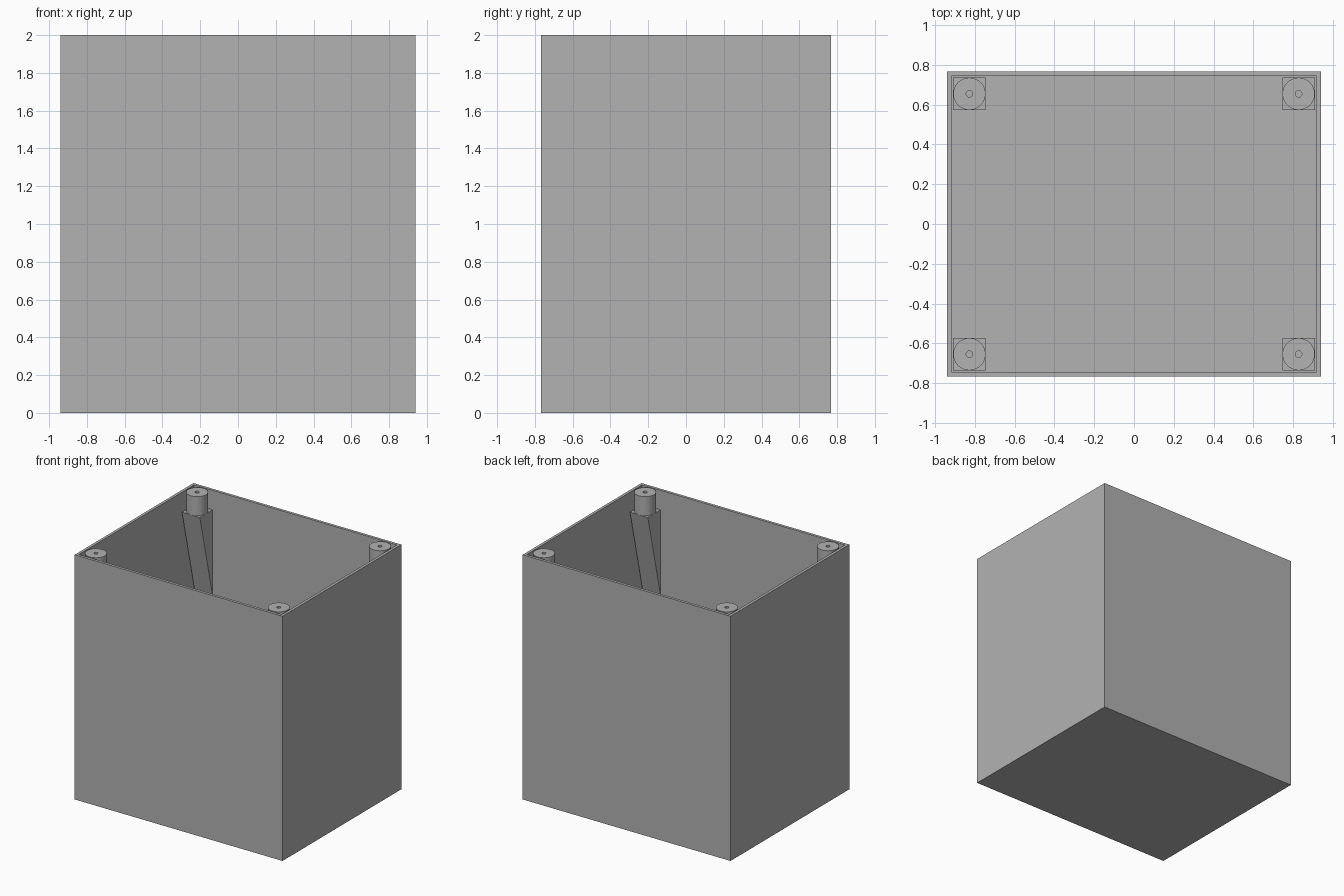
import bpy, bmesh
from math import tau, radians
from mathutils import Vector

if "Cube" in bpy.data.objects:
    bpy.data.objects.remove(bpy.data.objects["Cube"])

# Main dimensions
HX, HY, HEIGHT = 0.94, 0.767, 2.0
WALL = 0.032
IX, IY = HX - WALL, HY - WALL      # inner wall faces
POST_R, HOLE_R = 0.081, 0.016
LEDGE_Z, TAPER_Z = 1.845, 1.15     # top and lowest point of a corner bracket

grey = bpy.data.materials.new("plain grey")
grey.use_nodes = True
grey.diffuse_color = (0.447, 0.447, 0.447, 1)
grey.node_tree.nodes["Principled BSDF"].inputs["Base Color"].default_value = grey.diffuse_color


def make_object(name, bm, mirrored=False):
    bmesh.ops.recalc_face_normals(bm, faces=bm.faces)
    mesh = bpy.data.meshes.new(name)
    bm.to_mesh(mesh)
    bm.free()
    mesh.materials.append(grey)
    obj = bpy.data.objects.new(name, mesh)
    bpy.context.collection.objects.link(obj)
    if mirrored:
        mod = obj.modifiers.new("four_corners", 'MIRROR')
        mod.use_axis = (True, True, False)
        mod.use_mirror_merge = False
    return obj


# Open box: inset the top face, then push it down to the floor
bm = bmesh.new()
bmesh.ops.create_cube(bm, size=1)
for v in bm.verts:
    v.co = Vector((v.co.x * 2 * HX, v.co.y * 2 * HY, (v.co.z + 0.5) * HEIGHT))
top = max(bm.faces, key=lambda f: f.calc_center_median().z)
bmesh.ops.inset_region(bm, faces=[top], thickness=WALL)
cavity = bmesh.ops.extrude_face_region(bm, geom=[top])
floor_verts = [g for g in cavity["geom"] if isinstance(g, bmesh.types.BMVert)]
for v in floor_verts:
    v.co.z = WALL
if top.is_valid:
    bmesh.ops.delete(bm, geom=[top], context='FACES_ONLY')
make_object("open_box", bm)

# Corner brackets: side profile tapering down to the wall, extruded along x
bm = bmesh.new()
side = 2 * POST_R
profile = [(IY, LEDGE_Z), (IY - side, LEDGE_Z), (IY, TAPER_Z)]
face = bm.faces.new([bm.verts.new((IX, y, z)) for y, z in profile])
ext = bmesh.ops.extrude_face_region(bm, geom=[face])
bmesh.ops.translate(bm, vec=(-side, 0, 0),
                    verts=[g for g in ext["geom"] if isinstance(g, bmesh.types.BMVert)])
make_object("corner_brackets", bm, mirrored=True)

# Screw posts: lathed section with a narrow central hole
bm = bmesh.new()
cx, cy = IX - POST_R, IY - POST_R
section = [(HOLE_R, LEDGE_Z), (HOLE_R, HEIGHT), (POST_R, HEIGHT), (POST_R, LEDGE_Z)]
points = [bm.verts.new((cx + r, cy, z)) for r, z in section]
edges = [bm.edges.new(pair) for pair in zip(points, points[1:])]
bmesh.ops.spin(bm, geom=points + edges, cent=(cx, cy, 0), axis=(0, 0, 1),
               angle=tau, steps=48, use_merge=True)
bmesh.ops.remove_doubles(bm, verts=bm.verts, dist=0.0001)
posts = make_object("screw_posts", bm, mirrored=True)

# Smooth the round sides of the posts, keeping rims sharp
bpy.ops.object.select_all(action='DESELECT')
posts.select_set(True)
bpy.context.view_layer.objects.active = posts
bpy.ops.object.shade_smooth_by_angle(angle=radians(30))
